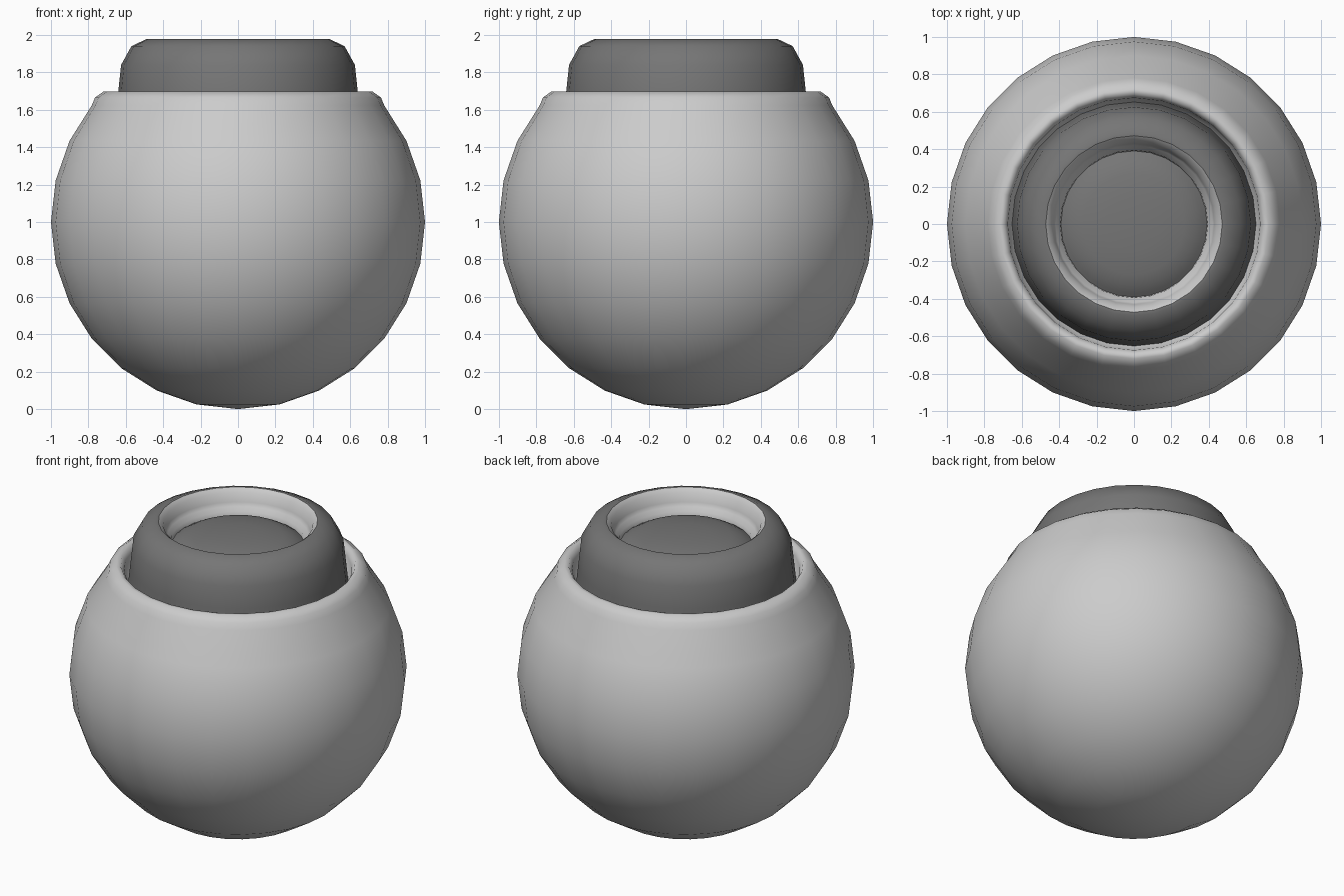
import bpy, math

if "Cube" in bpy.data.objects:
    bpy.data.objects.remove(bpy.data.objects["Cube"])

SIDES = 28
STEP = 2 * math.pi / SIDES

dark = bpy.data.materials.new("dark_grey")
dark.diffuse_color = (0.18, 0.18, 0.18, 1)
dark.use_nodes = True
dark.node_tree.nodes["Principled BSDF"].inputs["Base Color"].default_value = dark.diffuse_color


def lathe(name, profile, mat=None, angle=60):
    """Revolve an (r, z) profile around z; points with r = 0 become poles."""
    verts, faces, rings = [], [], []
    for r, z in profile:
        start = len(verts)
        n = SIDES if r > 0 else 1
        verts += [(r * math.cos(i * STEP), r * math.sin(i * STEP), z) for i in range(n)]
        rings.append([start + i % n for i in range(SIDES)])
    for a, b in zip(rings, rings[1:]):
        for i in range(SIDES):
            j = (i + 1) % SIDES
            faces.append(list(dict.fromkeys((a[i], a[j], b[j], b[i]))))
    mesh = bpy.data.meshes.new(name)
    mesh.from_pydata(verts, [], faces)
    obj = bpy.data.objects.new(name, mesh)
    bpy.context.collection.objects.link(obj)
    if mat:
        mesh.materials.append(mat)
    bpy.ops.object.select_all(action='DESELECT')
    obj.select_set(True)
    bpy.context.view_layer.objects.active = obj
    bpy.ops.object.shade_smooth_by_angle(angle=math.radians(angle))
    return obj


# Round body: sphere rings up to the shoulder, then a lip rolling inward
sphere = [(math.cos(k * STEP), 1 + math.sin(k * STEP)) for k in range(-6, 4)]
lip = [(0.765, 1.665), (0.72, 1.697), (0.695, 1.695), (0.675, 1.66),
       (0.668, 1.60), (0.64, 1.57)]
lathe("body", [(0, 0)] + sphere + lip)

# Dark collar rising from the opening
lathe("collar", [(0.655, 1.56), (0.64, 1.70), (0.625, 1.84), (0.57, 1.94),
                 (0.49, 1.978), (0.472, 1.978)], dark)

# Light inner wall of the collar
lathe("inner_wall", [(0.472, 1.978), (0.445, 1.955), (0.43, 1.90),
                     (0.42, 1.875), (0.395, 1.855), (0.39, 1.82)])

# Dark domed floor inside the collar
lathe("centre_button", [(0.40, 1.82), (0.37, 1.84), (0.33, 1.862), (0.27, 1.878),
                        (0.15, 1.892), (0, 1.896)], dark)
